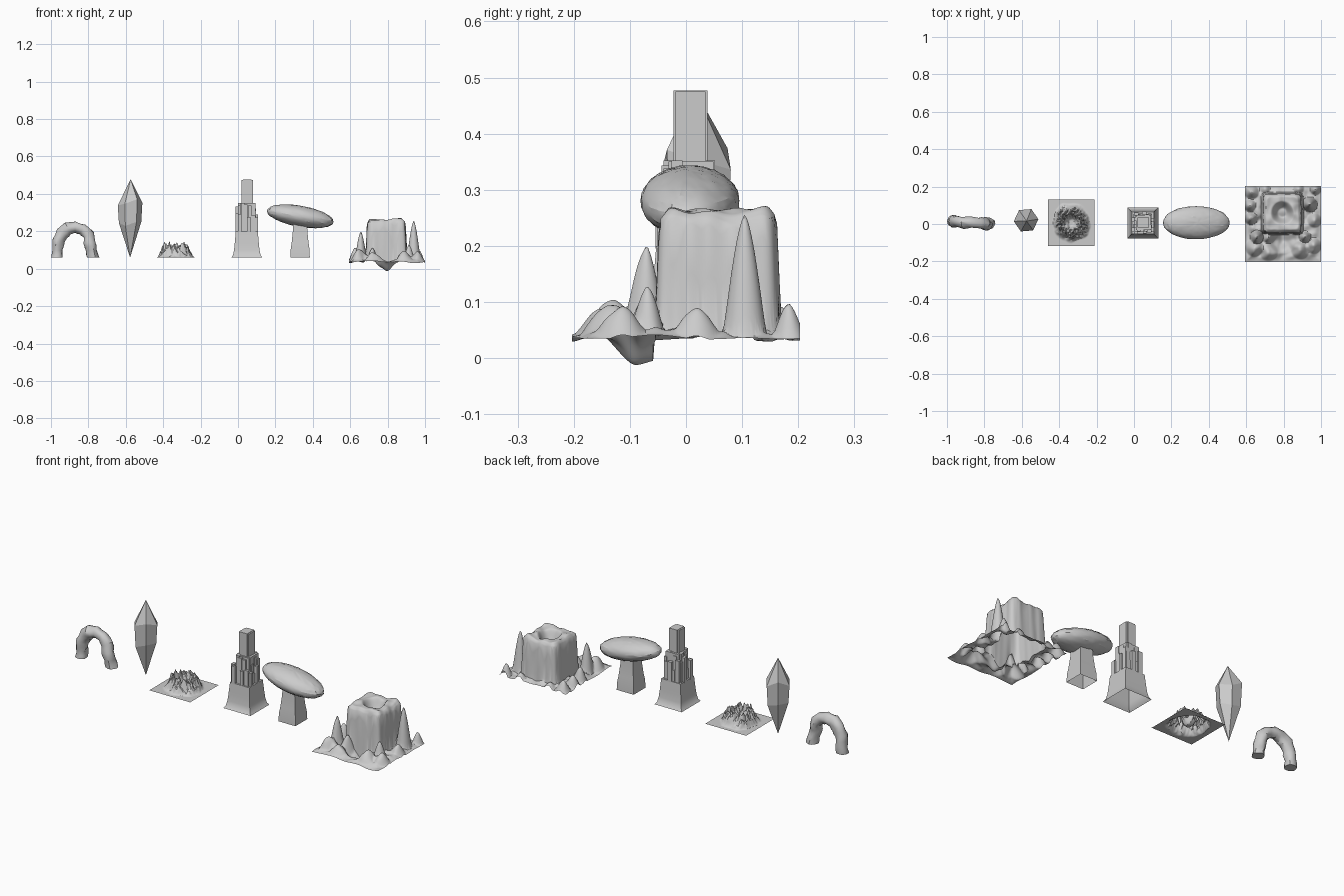
import bpy, bmesh, math
from mathutils import Vector, noise

if "Cube" in bpy.data.objects:
    bpy.data.objects.remove(bpy.data.objects["Cube"])


def finish(name, bm, angle=None):
    bmesh.ops.recalc_face_normals(bm, faces=bm.faces)
    me = bpy.data.meshes.new(name)
    bm.to_mesh(me)
    bm.free()
    ob = bpy.data.objects.new(name, me)
    bpy.context.collection.objects.link(ob)
    if angle:
        bpy.ops.object.select_all(action='DESELECT')
        ob.select_set(True)
        bpy.context.view_layer.objects.active = ob
        bpy.ops.object.shade_smooth_by_angle(angle=math.radians(angle))
    return ob


def n(x, y, z=0.0, f=1.0):
    return noise.noise(Vector((x * f, y * f, z * f)))


def smooth(a, b, t):
    t = max(0, min(1, (t - a) / (b - a)))
    return t * t * (3 - 2 * t)


def loft(bm, rings, cap_start=False, cap_end=True):
    loops = [[bm.verts.new(p) for p in r] for r in rings]
    for a, b in zip(loops, loops[1:]):
        for i in range(len(a)):
            j = (i + 1) % len(a)
            bm.faces.new((a[i], a[j], b[j], b[i]))
    if cap_start:
        bm.faces.new(loops[0])
    if cap_end:
        bm.faces.new(loops[-1])
    return loops


def square(cx, cy, hx, hy, z):
    return [(cx + sx * hx, cy + sy * hy, z) for sx, sy in ((-1, -1), (1, -1), (1, 1), (-1, 1))]


def height_grid(name, cx, cy, half, res, height, angle):
    bm = bmesh.new()
    bmesh.ops.create_grid(bm, x_segments=res, y_segments=res, size=half)
    for v in bm.verts:
        v.co = Vector((v.co.x + cx, v.co.y + cy, height(v.co.x + cx, v.co.y + cy)))
    return finish(name, bm, angle)


# rock arch: lumpy tube swept over an arc
path = [(-.968, .016, .06), (-.965, .016, .10), (-.958, .014, .15), (-.94, .012, .19), (-.91, .01, .214),
        (-.87, .008, .22), (-.832, .004, .21), (-.802, .002, .18), (-.792, 0, .14), (-.785, .002, .10),
        (-.776, .004, .06)]
pts = []
for i in range(len(path) - 1):
    a, b = Vector(path[i]), Vector(path[i + 1])
    pts += [a, (a + b) / 2]
pts.append(Vector(path[-1]))
rings = []
for i, p in enumerate(pts):
    t = (pts[min(i + 1, len(pts) - 1)] - pts[max(i - 1, 0)]).normalized()
    if i in (0, len(pts) - 1):
        t = Vector((0, 0, 1 if i == 0 else -1))
    side = Vector((0, 1, 0))
    nor = side.cross(t).normalized()
    ring = []
    for k in range(16):
        a = k * math.tau / 16
        d = nor * math.cos(a) + side * math.sin(a)
        r = .031 * (1 + .3 * noise.noise((p + d * .03) * 28))
        ring.append(p + d * r)
    rings.append(ring)
bm = bmesh.new()
loft(bm, rings, True, True)
finish("rock_arch", bm, 35)

# crystal: faceted double point
bm = bmesh.new()
ux, uy = -.577, .02
rings = []
for z, r, jit in ((.24, .060, .012), (.352, .066, .022)):
    rings.append([(ux + r * math.cos(a), uy + r * math.sin(a), z + jit * math.sin(2.3 * k + z * 9))
                  for k in range(6) for a in [math.radians(60 * k + 5)]])
loops = loft(bm, rings, False, False)
for loop, tip in ((loops[0], (ux, uy, .06)), (loops[1], (ux + .003, uy - .004, .478))):
    t = bm.verts.new(tip)
    for i in range(6):
        bm.faces.new((loop[i], loop[(i + 1) % 6], t))
finish("crystal", bm)


# crater on a thin flat sheet
def crater(x, y):
    dx, dy = x + .335, y - .008
    r = math.hypot(dx, dy) * (1 + .12 * n(x, y, 1, 22))
    rim = smooth(.105, .06, r) if r > .06 else smooth(.012, .055, r)
    if r > .105:
        return .06
    return .06 + max(0, rim * (.058 + .045 * n(x, y, 3, 75)))


# smoothstep with reversed limits works for the falling flank
height_grid("crater", -.335, .007, .125, 56, crater, 30)

# stepped tower: flared hollow base with tiers of columns
tx, ty = .047, .006
bm = bmesh.new()
loft(bm, [square(tx, ty, h, h, z) for h, z in
          ((.083, .06), (.074, .072), (.068, .10), (.064, .14), (.059, .20))])
finish("tower_base", bm, 30)
bm = bmesh.new()
tiers = [(0, 0, .048, .048, .255), (.003, .003, .040, .040, .35), (.002, .002, .030, .027, .475),
         (.002, .002, .022, .030, .477)]
for k in range(4):
    a = k * math.pi / 2
    c, s = round(math.cos(a)), round(math.sin(a))
    for u, w, top in ((-.036, .010, .29), (-.012, .012, .325), (.012, .009, .275), (.036, .012, .305)):
        u += .004 * math.sin(k * 3 + u * 90)
        d = .047 + .006 * math.sin(k * 2 + u * 120)
        tiers.append((c * d - s * u, s * d + c * u, w * (.7 if c else 1), w * (.7 if s else 1),
                      top + .02 * math.sin(k * 5 + u * 60)))
    for u, top in ((-.022, .352), (.016, .338)):
        tiers.append((c * .036 - s * u, s * .036 + c * u, .01, .01, top))
for dx, dy, hx, hy, top in tiers:
    loft(bm, [square(tx + dx, ty + dy, hx, hy, z) for z in (.195, top)])
finish("tower_tiers", bm)

# mushroom stem: hollow square post, and tilted wrinkled cap
bm = bmesh.new()
loft(bm, [square(.332, .005, h, h, z) for h, z in
          ((.052, .06), (.050, .105), (.045, .14), (.039, .20), (.036, .26))], False, False)
finish("mushroom_stem", bm, 30)
bm = bmesh.new()
bmesh.ops.create_uvsphere(bm, u_segments=48, v_segments=24, radius=1)
tilt = math.radians(10)
for v in bm.verts:
    p = v.co * (1 + .035 * noise.noise(v.co * 7))
    x, y, z = p.x * .180, p.y * .088, p.z * .056
    v.co = Vector((.333 + x * math.cos(tilt) + z * math.sin(tilt), .007 + y,
                   .28 - x * math.sin(tilt) + z * math.cos(tilt)))
finish("mushroom_cap", bm, 22)

# terrain: x, y, radius, height of peaks (negative for the dip)
peaks = [(.94, .105, .040, .21), (.657, -.07, .036, .16), (.915, -.07, .032, .085), (.625, .03, .035, .07),
         (.96, -.115, .045, .05), (.645, -.125, .05, .06), (.97, .185, .03, .06), (.63, .17, .04, .05),
         (.72, -.07, .035, .06), (.965, .02, .04, .04), (.72, -.15, .05, .03), (.89, -.14, .05, .04),
         (.62, .10, .035, .06), (.795, -.085, .075, -.05), (.88, .19, .03, .03), (.70, .19, .03, .03)]


def terrain(x, y):
    edge = smooth(0, .05, .203 - max(abs(x - .797), abs(y)))
    z = .036 + .012 * n(x, y, 2, 9) + edge * (.012 + .02 * n(x, y, 5, 22))
    for px, py, r, h in peaks:
        d = math.hypot(x - px, y - py) / r
        if d < 1:
            z += h * (1 - d) ** 1.3 * (1 + d) if h > 0 else h * (1 - d * d) ** 1.5
    # hollow block with rounded corners and a pit in its top
    dx, dy = abs(x - .793), abs(y - .057)
    d = (dx ** 8 + dy ** 8) ** .125 + .004 * n(x, y, 4, 30)
    wall = smooth(.113, .102, d) if d > .102 else 1
    if d >= .113:
        return z
    top = .262 + .014 * n(x, y, 7, 18) - .022 * smooth(.085, .108, d)
    top -= .06 * (1 - smooth(.02, .065, math.hypot(x - .793, y - .06)))
    return z * (1 - wall) + top * wall


height_grid("block_terrain", .797, 0, .203, 90, terrain, 40)

# lowest point sits on the ground
low = min((o.matrix_world @ v.co).z for o in bpy.data.objects if o.type == 'MESH' for v in o.data.vertices)
print("lowest point", round(low, 3))
